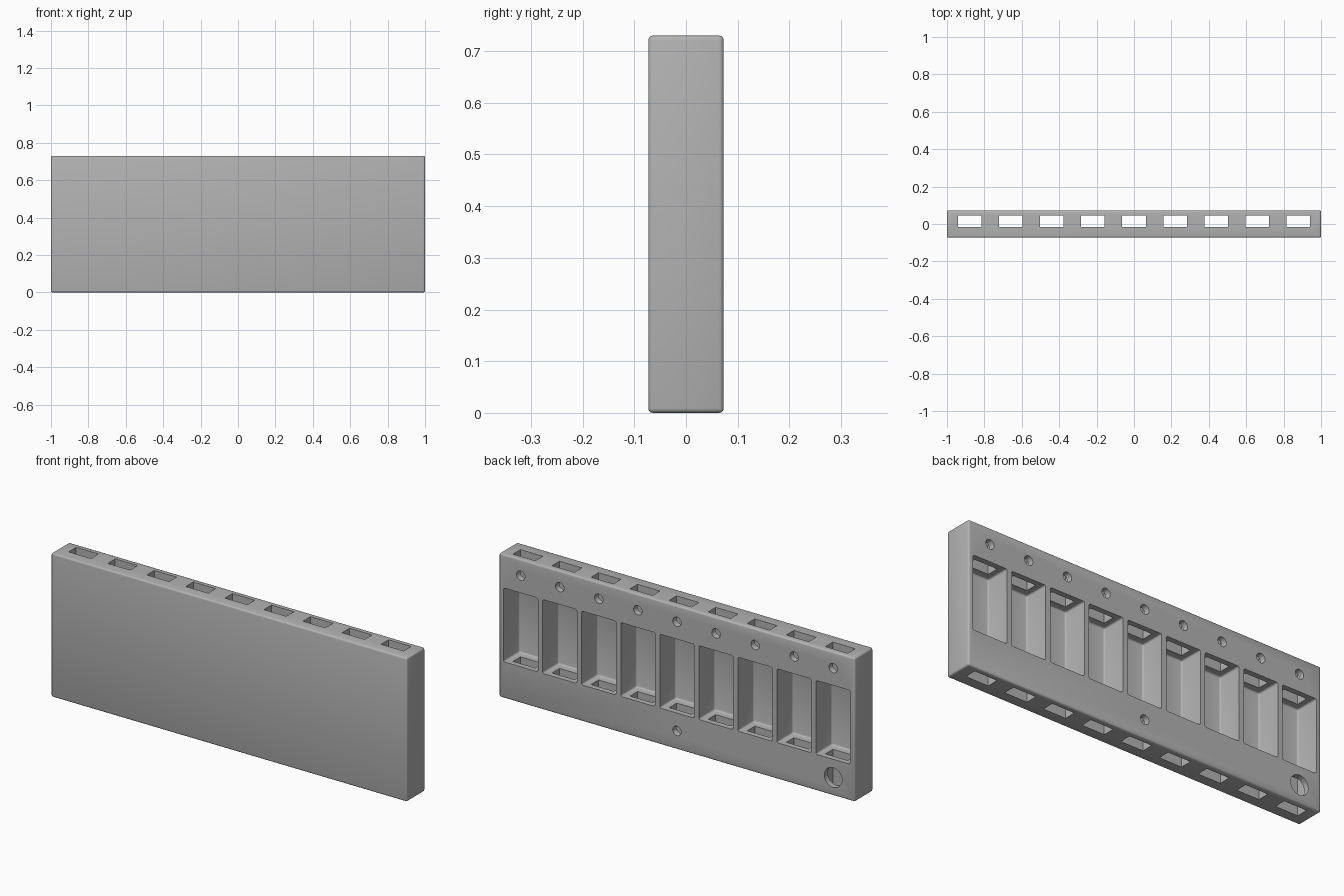
import bpy
import math

HALF_DEPTH, HEIGHT = 0.073, 0.73
COUNT, PITCH = 9, 0.2195

if "Cube" in bpy.data.objects:
    bpy.data.objects.remove(bpy.data.objects["Cube"], do_unlink=True)

grey = bpy.data.materials.new("plain grey")
grey.use_nodes = True
grey.diffuse_color = (0.45, 0.45, 0.45, 1)
grey.node_tree.nodes["Principled BSDF"].inputs["Base Color"].default_value = grey.diffuse_color


def box(name, low, high, radius=0):
    """Axis-aligned box between two corners, with optional rounded edges."""
    bpy.ops.mesh.primitive_cube_add(size=1)
    obj = bpy.context.object
    obj.name = name
    obj.location = [(a + b) / 2 for a, b in zip(low, high)]
    obj.scale = [b - a for a, b in zip(low, high)]
    bpy.ops.object.transform_apply(location=True, rotation=False, scale=True)
    obj.data.materials.append(grey)
    if radius:
        bevel = obj.modifiers.new("rounding", "BEVEL")
        bevel.width, bevel.segments = radius, 3
        bpy.ops.object.modifier_apply(modifier=bevel.name)
    return obj


def bore(name, x, z, outer, inner, y_end):
    """Round hole entering from the back face."""
    y_start = HALF_DEPTH + 0.002
    bpy.ops.mesh.primitive_cone_add(
        vertices=24, radius1=outer, radius2=inner, depth=y_start - y_end,
        location=(x, (y_start + y_end) / 2, z), rotation=(math.pi / 2, 0, 0))
    obj = bpy.context.object
    obj.name = name
    obj.data.materials.append(grey)
    return obj


def cut(target, cutter):
    cutter.hide_render = True
    mod = target.modifiers.new("cut", "BOOLEAN")
    mod.operation, mod.solver, mod.object = "DIFFERENCE", "EXACT", cutter
    bpy.context.view_layer.objects.active = target
    bpy.ops.object.modifier_apply(modifier=mod.name)
    bpy.data.objects.remove(cutter, do_unlink=True)


# Rounded slab
rack = box("rack_body", (-1, -HALF_DEPTH, 0), (1, HALF_DEPTH, HEIGHT), 0.009)

for i in range(COUNT):
    x = (i - (COUNT - 1) / 2) * PITCH
    # Vertical slot through the full height
    cut(rack, box("slot_cutter", (x - 0.063, -0.015, -0.1), (x + 0.063, 0.045, HEIGHT + 0.1)))
    # Wide pocket open to the back
    cut(rack, box("pocket_cutter", (x - 0.096, -0.053, 0.185), (x + 0.096, 0.2, 0.56), 0.008))
    # Screw hole above each pocket
    cut(rack, bore("screw_cutter", x, 0.648, 0.024, 0.02, 0.03))

# Lower centre screw hole and large corner access hole
cut(rack, bore("lower_screw_cutter", 0, 0.094, 0.024, 0.02, 0.03))
cut(rack, bore("access_cutter", -4 * PITCH, 0.092, 0.05, 0.05, 0.03))

bpy.ops.object.select_all(action="DESELECT")
rack.select_set(True)
bpy.context.view_layer.objects.active = rack
bpy.ops.object.shade_smooth_by_angle(angle=math.radians(35))
